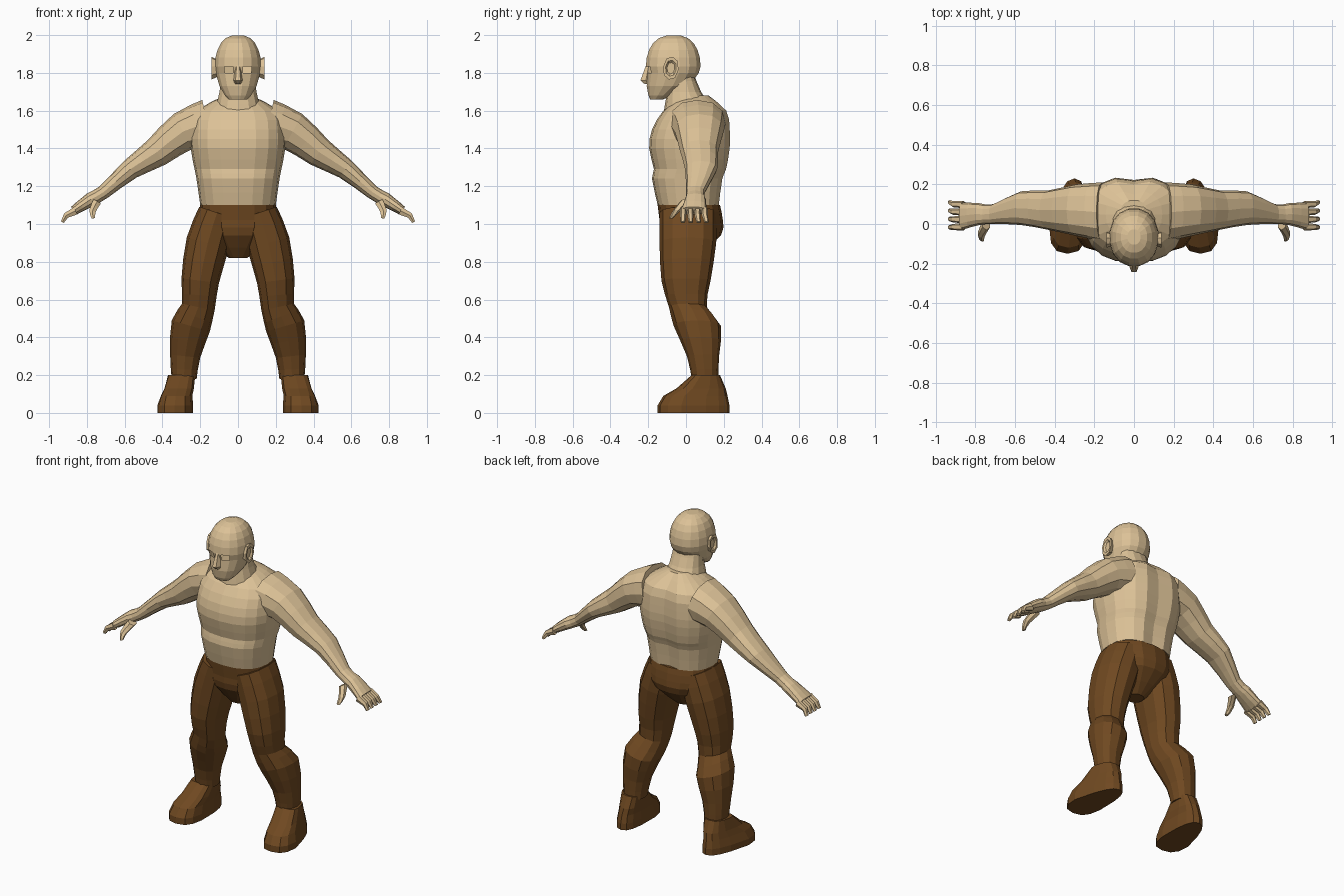
import bpy, bmesh, math
from mathutils import Vector

if "Cube" in bpy.data.objects:
    bpy.data.objects.remove(bpy.data.objects["Cube"], do_unlink=True)


def material(name, rgb):
    mat = bpy.data.materials.new(name)
    mat.use_nodes = True
    mat.diffuse_color = (*rgb, 1)
    shader = next(n for n in mat.node_tree.nodes if n.type == "BSDF_PRINCIPLED")
    shader.inputs["Base Color"].default_value = (*rgb, 1)
    return mat


SKIN = material("tan_skin", (0.72, 0.54, 0.31))
CLOTH = material("brown_cloth", (0.16, 0.066, 0.015))


def smooth(keys, steps=2):
    """Add stations between the keys along a smooth spline."""
    padded = [keys[0], *keys, keys[-1]]
    stations = []
    for before, start, end, after in zip(padded, padded[1:], padded[2:], padded[3:]):
        for step in range(steps):
            t = step / steps
            stations.append([
                b + (c - a) * t / 2 + (a - 2.5 * b + 2 * c - d / 2) * t ** 2
                + (3 * (b - c) + d - a) / 2 * t ** 3
                for a, b, c, d in zip(before, start, end, after)])
    return stations + [list(keys[-1])]


def level(z, half_width, front, back, x=0):
    """Horizontal section reaching front and back from the middle plane."""
    return (Vector((x, (back - front) / 2, z)),
            Vector((half_width, 0, 0)),
            Vector((0, -(front + back) / 2, 0)))


def levels(stations):
    return [level(*station) for station in stations]


def tube(keys, steps=2):
    """Sections square to a path of x, y, z, thickness and depth."""
    stations = smooth(keys, steps)
    sections = []
    for i, (x, y, z, thickness, depth) in enumerate(stations):
        before = stations[max(i - 1, 0)]
        after = stations[min(i + 1, len(stations) - 1)]
        across = Vector((before[2] - after[2], 0, after[0] - before[0])).normalized()
        sections.append((Vector((x, y, z)), across * thickness, Vector((0, -depth, 0))))
    return sections


def loft(name, sections, mat, sides=12, power=2.3, mirror=1, phase=0, adjust=None, holes=()):
    """Skin rounded sections; holes lists the (band, step) faces left open."""
    def rounded(value):
        return math.copysign(abs(value) ** (2 / power), value)

    bm = bmesh.new()
    loops = []
    for centre, across, forward in sections:
        loop = []
        for i in range(sides):
            angle = math.tau * (i + phase) / sides
            point = centre + across * rounded(math.sin(angle)) + forward * rounded(math.cos(angle))
            if adjust:
                adjust(point)
            point.x *= mirror
            loop.append(bm.verts.new(point))
        loops.append(loop)
    for band, (low, high) in enumerate(zip(loops, loops[1:])):
        for i in range(sides):
            if (band, i) not in holes:
                j = (i + 1) % sides
                bm.faces.new((low[i], low[j], high[j], high[i]))
    bm.faces.new(loops[0])
    bm.faces.new(loops[-1])
    bmesh.ops.recalc_face_normals(bm, faces=bm.faces)
    mesh = bpy.data.meshes.new(name)
    bm.to_mesh(mesh)
    bm.free()
    mesh.materials.append(mat)
    bpy.context.collection.objects.link(bpy.data.objects.new(name, mesh))


def spine_groove(point):
    if point.y > 0.15 and abs(point.x) < 0.03:
        point.y -= 0.02


def narrow_heel(point):
    """Taper the foot toward the heel and turn the toes outward."""
    t = min(max((point.y + 0.05) / 0.28, 0), 1)
    ball = 0.335
    point.x = ball - 0.035 * t + (point.x - ball) * (1 - 0.4 * t)


# Torso
loft("torso", levels(smooth([
    (1.1, 0.2, 0.15, 0.18),
    (1.24, 0.22, 0.18, 0.2),
    (1.29, 0.23, 0.17, 0.22),
    (1.4, 0.25, 0.195, 0.24),
    (1.5, 0.25, 0.18, 0.24),
    (1.6, 0.22, 0.12, 0.22),
    (1.68, 0.07, 0.03, 0.12)])),
    SKIN, sides=20, power=2.4, adjust=spine_groove)

# Neck
loft("neck", levels(smooth([
    (1.58, 0.13, 0.12, 0.16),
    (1.7, 0.1, 0.1, 0.08),
    (1.8, 0.09, 0.08, 0.04)])), SKIN, sides=14)

# Head: jaw, then a squarish dome, with open eye sockets
jaw = levels([
    (1.66, 0.05, 0.19, -0.12),
    (1.68, 0.07, 0.2, -0.07),
    (1.73, 0.1, 0.21, 0.02),
    (1.8, 0.12, 0.205, 0.07)])
dome = []
for i in range(6):
    rise = math.radians(i * 16)
    size = math.cos(rise) ** 0.75
    dome.append(level(1.835 + 0.165 * math.sin(rise), 0.125 * size,
                      0.065 + 0.15 * size, 0.145 * size - 0.065))
loft("head", jaw + dome, SKIN, sides=16, phase=0.5, power=2.15, holes={(3, 0), (3, 14)})

# Nose
loft("nose", levels([
    (1.74, 0.016, 0.22, -0.18),
    (1.76, 0.024, 0.245, -0.18),
    (1.85, 0.012, 0.21, -0.18)]), SKIN, sides=6, phase=0.5)

# Hips
loft("hips", levels(smooth([
    (0.82, 0.05, 0.04, 0.06),
    (0.94, 0.17, 0.13, 0.185),
    (1.02, 0.2, 0.14, 0.195),
    (1.1, 0.2, 0.15, 0.18)])), CLOTH, sides=16)

# Paired limbs
arm = tube([
    (0.16, 0.06, 1.53, 0.13, 0.15),
    (0.29, 0.07, 1.49, 0.105, 0.13),
    (0.43, 0.07, 1.38, 0.08, 0.1),
    (0.57, 0.08, 1.29, 0.055, 0.085),
    (0.71, 0.05, 1.17, 0.037, 0.05),
    (0.78, 0.05, 1.13, 0.037, 0.055),
    (0.87, 0.04, 1.07, 0.025, 0.07)])
thumb = tube([
    (0.745, 0, 1.12, 0.025, 0.03),
    (0.77, -0.05, 1.07, 0.02, 0.02),
    (0.765, -0.08, 1.03, 0.01, 0.01)])
leg = tube([
    (0.11, 0.01, 1.06, 0.1, 0.15),
    (0.16, 0.01, 0.9, 0.115, 0.15),
    (0.2, 0, 0.7, 0.1, 0.13),
    (0.21, 0.01, 0.56, 0.088, 0.1),
    (0.25, 0.06, 0.46, 0.105, 0.125),
    (0.28, 0.09, 0.3, 0.08, 0.085),
    (0.285, 0.1, 0.18, 0.066, 0.07)])
foot = levels([
    (0, 0.1, 0.15, 0.23, 0.335),
    (0.04, 0.1, 0.15, 0.23, 0.335),
    (0.09, 0.09, 0.12, 0.22, 0.33),
    (0.13, 0.09, 0.05, 0.21, 0.32),
    (0.2, 0.09, -0.03, 0.18, 0.31)])

for side, mirror in (("left", 1), ("right", -1)):
    loft(side + "_arm", arm, SKIN, mirror=mirror)
    loft(side + "_thumb", thumb, SKIN, sides=6, mirror=mirror)
    for i, finger_name in enumerate(("index", "middle", "ring", "little")):
        y = 0.038 * i - 0.015
        finger = tube([
            (0.86, y, 1.07, 0.024, 0.018),
            (0.91, y, 1.045, 0.017, 0.016),
            (0.93, y * 1.1, 1.01, 0.01, 0.012)], steps=1)
        loft(f"{side}_{finger_name}_finger", finger, SKIN, sides=6, mirror=mirror)
    loft(side + "_leg", leg, CLOTH, mirror=mirror)
    loft(side + "_foot", foot, CLOTH, sides=14, power=2.8, mirror=mirror, adjust=narrow_heel)
    # Ear: a tilted disc with a sunken middle
    ear = [(Vector((x, -0.08, 1.825)), Vector((0, 0.04, -0.01)) * size, Vector((0, 0.01, 0.06)) * size)
           for x, size in ((0.1, 0.7), (0.14, 1), (0.14, 0.7), (0.13, 0.5))]
    loft(side + "_ear", ear, SKIN, sides=8, mirror=mirror)
